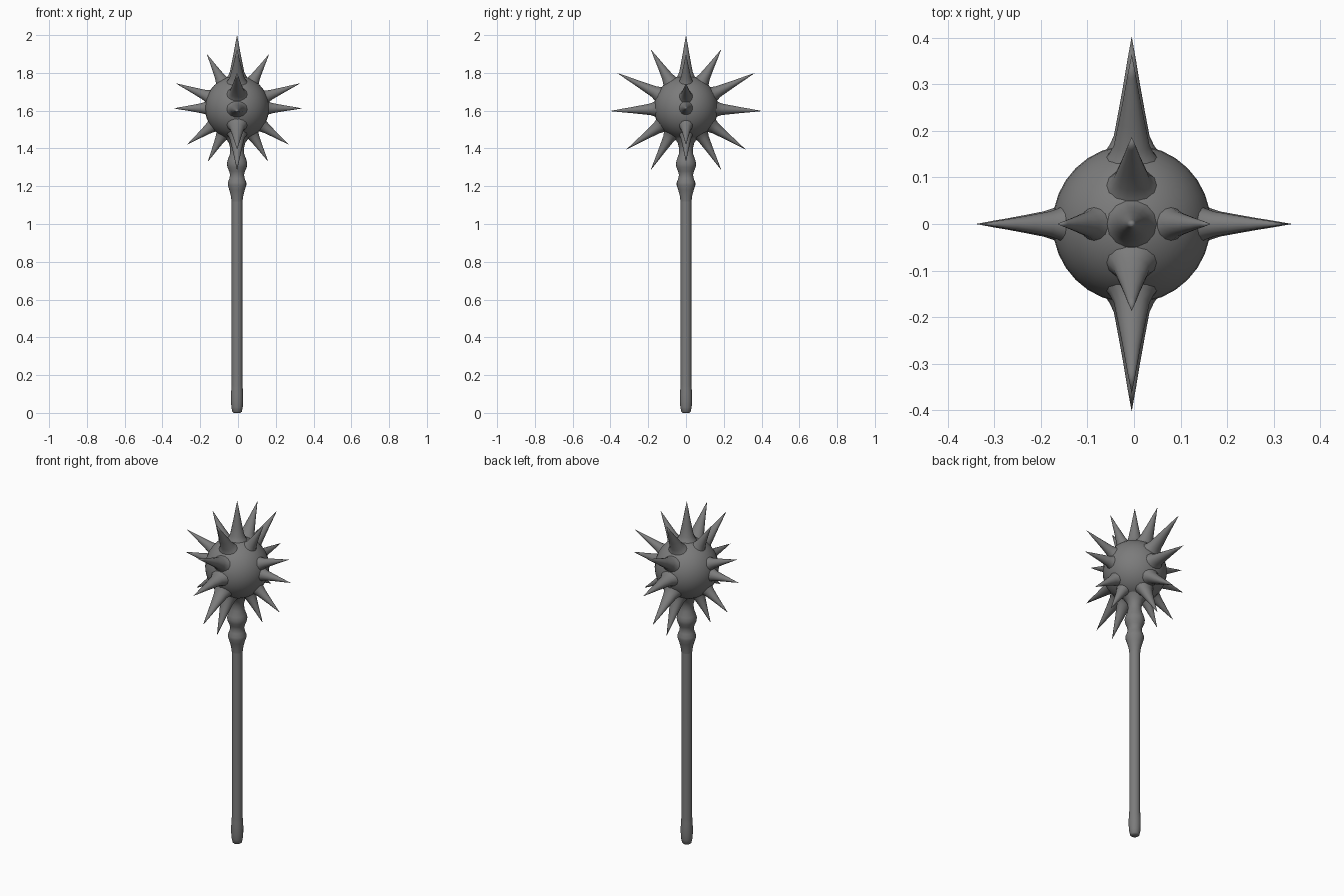
import bpy, bmesh, math
from mathutils import Vector

if "Cube" in bpy.data.objects:
    bpy.data.objects.remove(bpy.data.objects["Cube"])

steel = bpy.data.materials.new("dark_grey_steel")
steel.diffuse_color = (0.2, 0.2, 0.2, 1)
steel.use_nodes = True
steel.node_tree.nodes["Principled BSDF"].inputs["Base Color"].default_value = steel.diffuse_color

CX = -0.005
CENTRE = Vector((CX, 0, 1.615))
RADIUS = 0.17


def finish(bm, name, angle=50):
    bmesh.ops.recalc_face_normals(bm, faces=bm.faces)
    mesh = bpy.data.meshes.new(name)
    bm.to_mesh(mesh)
    bm.free()
    mesh.materials.append(steel)
    ob = bpy.data.objects.new(name, mesh)
    bpy.context.collection.objects.link(ob)
    bpy.ops.object.select_all(action='DESELECT')
    ob.select_set(True)
    bpy.context.view_layer.objects.active = ob
    bpy.ops.object.shade_smooth_by_angle(angle=math.radians(angle))
    return ob


def loft(bm, origin, axis, u, v, profile, sides):
    """Sweep elliptical rings along an axis; profile = (distance, u radius, v radius)."""
    rings = []
    for d, ru, rv in profile:
        p = origin + axis * d
        if ru < 1e-6:
            rings.append([bm.verts.new(p)])
            continue
        angles = [2 * math.pi * i / sides for i in range(sides)]
        rings.append([bm.verts.new(p + u * ru * math.cos(a) + v * rv * math.sin(a))
                      for a in angles])
    for a, b in zip(rings, rings[1:]):
        for i in range(sides):
            j = (i + 1) % sides
            if len(b) == 1:
                bm.faces.new((a[i], a[j], b[0]))
            else:
                bm.faces.new((a[i], a[j], b[j], b[i]))
    for r in (rings[0], rings[-1]):
        if len(r) > 1:
            bm.faces.new(r)


X, Y, Z = Vector((1, 0, 0)), Vector((0, 1, 0)), Vector((0, 0, 1))


def turned(name, profile, sides=20):
    bm = bmesh.new()
    loft(bm, Vector((CX, 0, 0)), Z, X, Y, [(z, r, r) for z, r in profile], sides)
    return finish(bm, name)


# Handle with rounded pommel
turned("handle", [(0, 0.018), (0.006, 0.025), (0.03, 0.030), (0.06, 0.032), (0.10, 0.032),
                  (0.13, 0.030), (0.15, 0.029), (1.15, 0.029)])

# Collar with two rings, flaring into the head
turned("collar", [(1.12, 0.029), (1.15, 0.033), (1.18, 0.041), (1.205, 0.049), (1.22, 0.049),
                  (1.24, 0.041), (1.26, 0.037), (1.28, 0.042), (1.30, 0.051), (1.32, 0.054),
                  (1.34, 0.049), (1.37, 0.038), (1.40, 0.036), (1.43, 0.044), (1.46, 0.065),
                  (1.48, 0.085)])

# Ball head
bm = bmesh.new()
bmesh.ops.create_uvsphere(bm, u_segments=32, v_segments=20, radius=RADIUS)
bmesh.ops.translate(bm, vec=CENTRE, verts=bm.verts)
finish(bm, "ball_head")


def spike(name, tip, side, wide, flat):
    """Concave spike; wide is the radius along side, flat the radius in its own plane."""
    axis = Vector(tip) - CENTRE
    length = axis.length
    axis.normalize()
    side = (side - axis * side.dot(axis)).normalized()
    prof = [(0.135, 1.7), (0.155, 1.32), (0.17, 1.08), (0.19, 0.87)]
    prof += [(0.19 + (length - 0.19) * f, r)
             for f, r in ((0.25, 0.64), (0.5, 0.42), (0.75, 0.22), (1, 0))]
    bm = bmesh.new()
    loft(bm, CENTRE, axis, side, axis.cross(side),
         [(d, r * wide, r * flat) for d, r in prof], 14)
    finish(bm, name)


# Top spike, then one row of spikes left-right and one row front-back
spike("spike_top", (CX, 0, 2.0), X, 0.044, 0.042)
side_row = [(0.165, 1.90), (0.33, 1.745), (0.34, 1.612), (0.27, 1.42), (0.16, 1.33)]
front_row = [(0.187, 1.925), (0.365, 1.80), (0.403, 1.598), (0.315, 1.395), (0.187, 1.285)]
for s, left_right, front_back in ((-1, "left", "front"), (1, "right", "back")):
    for i, (x, z) in enumerate(side_row):
        spike(f"spike_{left_right}_{i + 1}", (s * x, 0, z), Y, 0.031, 0.031)
    for i, (y, z) in enumerate(front_row):
        spike(f"spike_{front_back}_{i + 1}", (CX, s * y, z), X, 0.044, 0.036)
